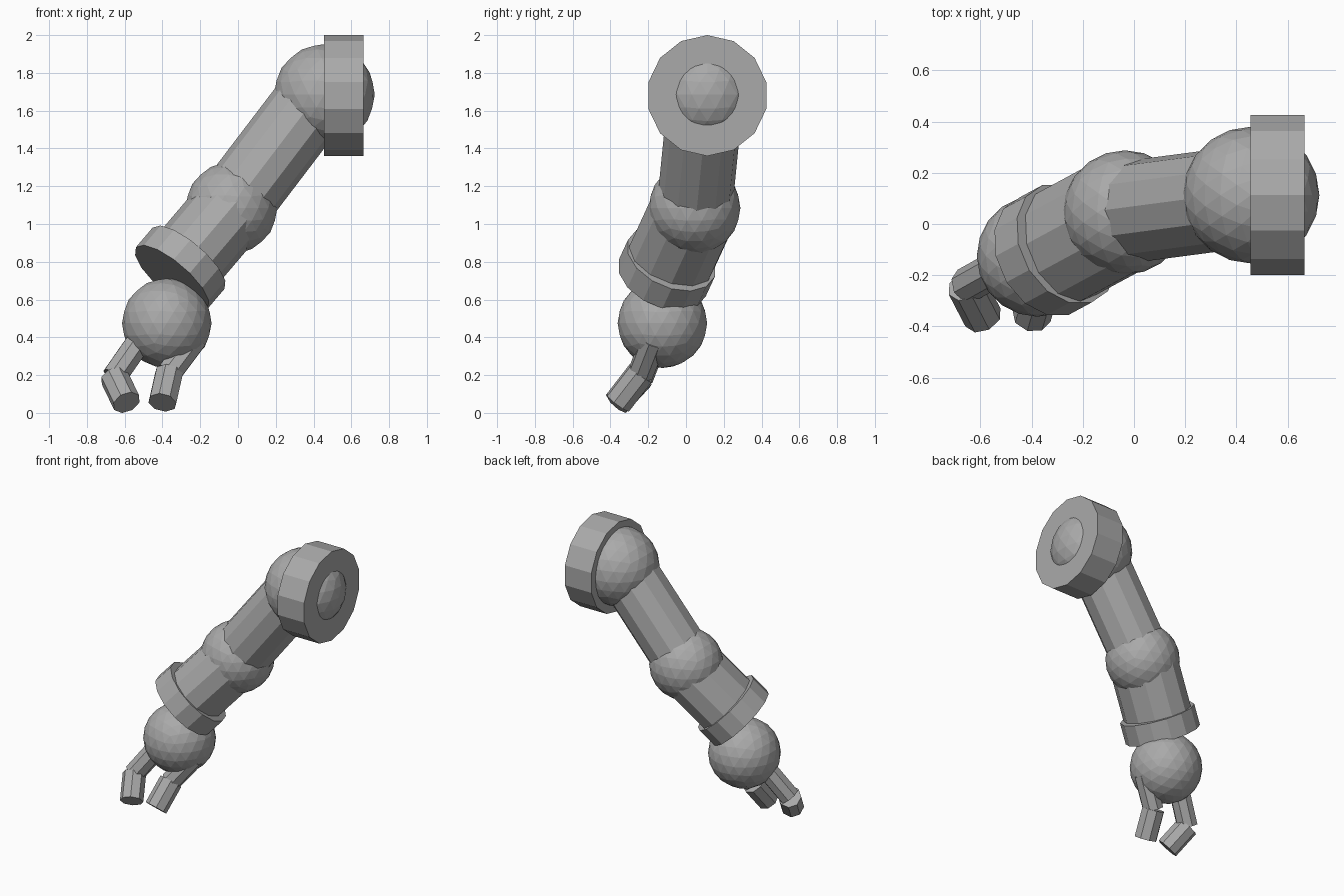
import bpy, bmesh
from mathutils import Vector, Matrix

cube = bpy.data.objects.get("Cube")
if cube:
    bpy.data.objects.remove(cube)

grey = bpy.data.materials.new("plain_grey")
grey.use_nodes = True
colour = (0.4, 0.4, 0.4, 1)
grey.diffuse_color = colour
grey.node_tree.nodes["Principled BSDF"].inputs["Base Color"].default_value = colour


def finish(name, bm, matrix):
    mesh = bpy.data.meshes.new(name)
    bm.to_mesh(mesh)
    bm.free()
    mesh.materials.append(grey)
    obj = bpy.data.objects.new(name, mesh)
    obj.matrix_world = matrix
    bpy.context.collection.objects.link(obj)
    return obj


def ball(name, centre, radius):
    bm = bmesh.new()
    bmesh.ops.create_icosphere(bm, subdivisions=3, radius=radius)
    return finish(name, bm, Matrix.Translation(centre))


def rod(name, start, end, radius, sides, up=(0, 0, 1), flatten=1.0):
    """Capped prism between two points, first corner towards up, squashed along up."""
    start, end = Vector(start), Vector(end)
    z = (end - start).normalized()
    x = Vector(up).cross(z).normalized()
    y = z.cross(x)
    bm = bmesh.new()
    bmesh.ops.create_cone(bm, cap_ends=True, segments=sides, radius1=radius,
                          radius2=radius, depth=(end - start).length)
    bmesh.ops.scale(bm, vec=(1, flatten, 1), verts=bm.verts)
    turn = Matrix((x, y, z)).transposed().to_4x4()
    return finish(name, bm, Matrix.Translation((start + end) / 2) @ turn)


shoulder = Vector((0.457, 0.113, 1.685))
elbow = Vector((-0.035, 0.045, 1.085))
wrist = Vector((-0.377, -0.125, 0.475))
cuff_end = Vector((-0.35, -0.125, 0.715))
cuff_start = cuff_end.lerp(elbow, 0.28)
across = (-0.76, 0, 0.65)

# Shoulder
ball("shoulder_joint", shoulder, 0.267)
rod("shoulder_disc", (0.455, 0.113, 1.68), (0.665, 0.113, 1.68), 0.32, 14)

# Arm
rod("upper_arm", elbow, (0.422, 0.105, 1.685), 0.2, 12, across)
ball("elbow_joint", elbow, 0.243)
rod("forearm", cuff_start.lerp(cuff_end, 0.5), elbow, 0.238, 12, across, 0.87)
rod("cuff", cuff_end, cuff_start, 0.25, 14, across)

# Hand
ball("wrist_joint", wrist, 0.237)

# Two bent fingers: root, knuckle, tip
fingers = {
    "right": ((-0.53, -0.17, 0.37), (-0.655, -0.24, 0.19), (-0.59, -0.365, 0.055)),
    "left": ((-0.23, -0.17, 0.39), (-0.365, -0.24, 0.21), (-0.4, -0.36, 0.055)),
}
for side, (root, knuckle, tip) in fingers.items():
    rod(side + "_finger_upper", knuckle, root, 0.07, 8)
    rod(side + "_finger_tip", tip, knuckle, 0.077, 8)
